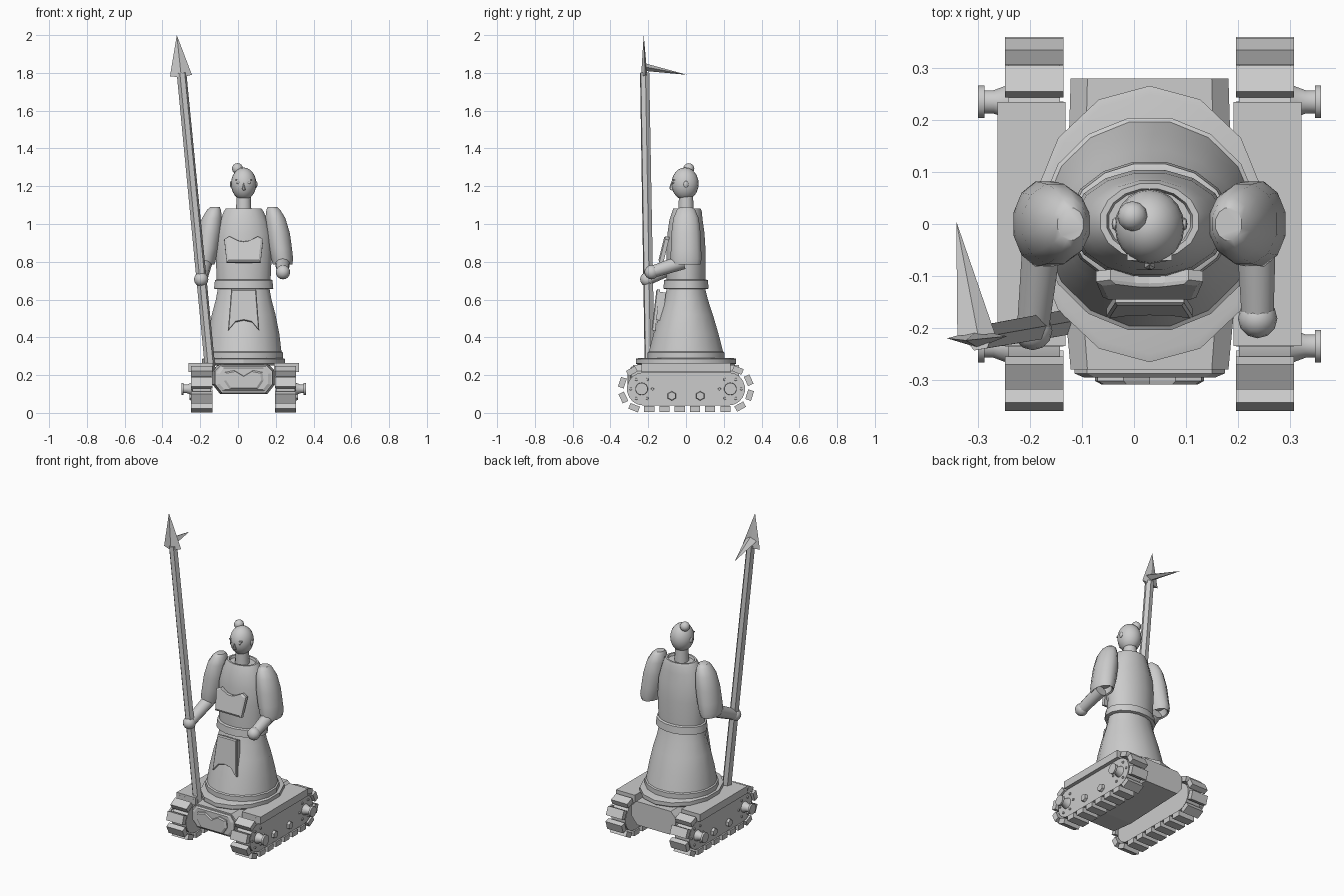
import bpy, bmesh, math
from mathutils import Vector, Matrix

if "Cube" in bpy.data.objects:
    bpy.data.objects.remove(bpy.data.objects["Cube"], do_unlink=True)

CX = 0.03  # middle plane of the figure
SIDES = (("right", -1), ("left", 1))

grey = bpy.data.materials.new("plain_grey")
grey.use_nodes = True
grey.diffuse_color = (0.6, 0.6, 0.6, 1)
grey.node_tree.nodes["Principled BSDF"].inputs["Base Color"].default_value = (0.6, 0.6, 0.6, 1)


def finish(name, bm, angle=0):
    bmesh.ops.recalc_face_normals(bm, faces=bm.faces)
    mesh = bpy.data.meshes.new(name)
    bm.to_mesh(mesh)
    bm.free()
    mesh.materials.append(grey)
    ob = bpy.data.objects.new(name, mesh)
    bpy.context.collection.objects.link(ob)
    if angle:
        bpy.ops.object.select_all(action="DESELECT")
        ob.select_set(True)
        bpy.context.view_layer.objects.active = ob
        bpy.ops.object.shade_smooth_by_angle(angle=math.radians(angle))
    return ob


def loft(name, rings, n=16, axis=None, angle=40):
    """Skin rings of (centre, rx, ry); rings lie across the axis (z if None)."""
    q = Vector(axis).to_track_quat("Z", "Y") if axis else Matrix.Identity(3).to_quaternion()
    bm = bmesh.new()
    loops = []
    for c, rx, ry in rings:
        turns = [2 * math.pi * (i + 0.5) / n for i in range(n)]
        loops.append([bm.verts.new(Vector(c) + q @ Vector((rx * math.cos(t), ry * math.sin(t), 0)))
                      for t in turns])
    for a, b in zip(loops, loops[1:]):
        for i in range(n):
            j = (i + 1) % n
            bm.faces.new((a[i], a[j], b[j], b[i]))
    bm.faces.new(loops[0])
    bm.faces.new(loops[-1])
    return finish(name, bm, angle)


def upright(name, rows, n=16, angle=40):
    return loft(name, [((CX, y, z), rx, ry) for z, rx, ry, y in rows], n, None, angle)


def tube(name, a, b, ra, rb, n=10):
    a, b = Vector(a), Vector(b)
    return loft(name, [(a, ra, ra), (b, rb, rb)], n, b - a)


def ball(name, c, r, seg=16):
    bm = bmesh.new()
    bmesh.ops.create_uvsphere(bm, u_segments=seg, v_segments=seg // 2 + 2, radius=1)
    bmesh.ops.transform(bm, verts=bm.verts, matrix=Matrix.Translation(c) @ Matrix.Diagonal((*r, 1)))
    return finish(name, bm, 60)


def box(name, c, size, tilt=0, bevel=0):
    bm = bmesh.new()
    bmesh.ops.create_cube(bm, size=1)
    bmesh.ops.transform(bm, verts=bm.verts, matrix=Matrix.Translation(c)
                        @ Matrix.Rotation(tilt, 4, "X") @ Matrix.Diagonal((*size, 1)))
    if bevel:
        bmesh.ops.bevel(bm, geom=bm.edges[:], offset=bevel, segments=1, affect="EDGES")
    return finish(name, bm)


def plate(name, half, centre, depth, tilt=0, front=0.88, back=1.0):
    """Symmetric outline of (x, z) points, from top middle to bottom middle, thickened along y."""
    outline = half + [(-x, z) for x, z in reversed(half) if x > 0]
    mid = sum(z for _, z in half) / len(half)
    m = Matrix.Translation(centre) @ Matrix.Rotation(tilt, 4, "X")
    bm = bmesh.new()
    loops = []
    for y, s in ((depth / 2, back), (-depth / 4, 1), (-depth / 2, front)):
        loops.append([bm.verts.new(m @ Vector((x * s, y, mid + (z - mid) * s))) for x, z in outline])
    for a, b in zip(loops, loops[1:]):
        for i in range(len(a)):
            j = (i + 1) % len(a)
            bm.faces.new((a[i], a[j], b[j], b[i]))
    bm.faces.new(loops[0])
    bm.faces.new(loops[-1])
    return finish(name, bm)


# Tracked undercarriage
AXLE_Z, END_Y = 0.127, 0.235
for side, s in SIDES:
    tx = CX + s * 0.222
    # rounded track body
    bm = bmesh.new()
    rim = []
    for k in range(20):
        t = -math.pi / 2 + math.pi * (k % 10) / 9 + (math.pi if k > 9 else 0)
        rim.append(((END_Y - 0.01) * (1 if k < 10 else -1) + 0.088 * math.cos(t), AXLE_Z + 0.088 * math.sin(t)))
    a, b = [[bm.verts.new((tx + d, y, z)) for y, z in rim] for d in (-0.05, 0.05)]
    for i in range(20):
        j = (i + 1) % 20
        bm.faces.new((a[i], a[j], b[j], b[i]))
    bm.faces.new(a)
    bm.faces.new(b)
    finish(side + "_track_body", bm, 30)
    # tread blocks around the loop
    r, straight = 0.107, 2 * END_Y
    arc = math.pi * r
    count = 20
    for k in range(count):
        d = (k + 0.5) * 2 * (straight + arc) / count
        sign = 1
        if d > straight + arc:
            d -= straight + arc
            sign = -1
        if d < straight:
            y, z, tilt = d - END_Y, -r, 0
        else:
            tilt = (d - straight) / r
            y, z = END_Y + r * math.sin(tilt), -r * math.cos(tilt)
        box(f"{side}_tread_{k}", (tx, sign * y, AXLE_Z + sign * z), (0.112, 0.054, 0.032), tilt)
    # fender over the track
    box(side + "_fender", (CX + s * 0.227, 0, 0.24), (0.131, 0.47, 0.046))
    # axle hubs, ring bolts and road wheel bolts
    for end, e in (("front", -1), ("back", 1)):
        hub = [(0.265, 0.036), (0.282, 0.03), (0.3, 0.023), (0.318, 0.023), (0.318, 0.032), (0.33, 0.032)]
        loft(f"{side}_{end}_hub", [((CX + s * x, e * END_Y, AXLE_Z), w, w) for x, w in hub], 14, (s, 0, 0), 30)
        for k in range(6):
            t = math.pi * k / 3
            y, z = e * END_Y + 0.058 * math.cos(t), AXLE_Z + 0.058 * math.sin(t)
            tube(f"{side}_{end}_ring_bolt_{k}", (tx + s * 0.045, y, z), (tx + s * 0.056, y, z), 0.009, 0.007, 6)
        y = e * 0.075
        tube(f"{side}_{end}_road_wheel", (tx + s * 0.045, y, 0.09), (tx + s * 0.065, y, 0.09), 0.026, 0.022, 6)

# Hull between the tracks
hull = [(0, 0.26), (0.13, 0.26), (0.165, 0.225), (0.165, 0.15), (0.125, 0.1), (0, 0.1)]
plate("hull", hull, (CX, 0, 0), 0.56, 0, 0.92, 0.92)
nose = [(0, 0.245), (0.12, 0.245), (0.145, 0.21), (0.145, 0.15), (0.115, 0.115), (0, 0.115)]
plate("nose_frame", nose, (CX, -0.28, 0), 0.03)
crest = [(0, 0.195), (0.05, 0.225), (0.1, 0.215), (0.105, 0.17), (0.075, 0.125), (0, 0.125)]
plate("nose_panel", crest, (CX, -0.295, 0), 0.028)

# Robe: rim, skirt, belt and torso
upright("robe_rim", [(0.25, 0.215, 0.25, 0), (0.262, 0.225, 0.266, 0), (0.286, 0.225, 0.266, 0),
                     (0.29, 0.212, 0.25, 0)], 14, 30)
upright("skirt", [(0.285, 0.212, 0.208, 0), (0.32, 0.212, 0.208, 0), (0.325, 0.204, 0.2, 0), (0.42, 0.192, 0.175, 0),
                  (0.52, 0.172, 0.145, 0), (0.6, 0.15, 0.118, 0), (0.665, 0.138, 0.102, 0)])
upright("belt", [(0.655, 0.15, 0.112, 0), (0.658, 0.16, 0.122, 0), (0.702, 0.155, 0.118, 0),
                 (0.706, 0.147, 0.108, 0)], 16, 30)
upright("torso", [(0.7, 0.145, 0.104, 0), (0.85, 0.152, 0.106, 0), (0.95, 0.146, 0.1, 0), (1.02, 0.126, 0.09, 0),
                  (1.065, 0.108, 0.08, 0.005), (1.082, 0.096, 0.074, 0.005), (1.082, 0.084, 0.064, 0.005),
                  (1.068, 0.08, 0.06, 0.005)])
chest = [(0, 0.045), (0.03, 0.05), (0.075, 0.073), (0.103, 0.058), (0.09, -0.068), (0, -0.068)]
plate("chest_panel", chest, (CX, -0.118, 0.862), 0.028, -0.24)
apron = [(0, 0.115), (0.066, 0.115), (0.083, -0.105), (0.045, -0.06), (0, -0.05)]
plate("apron_panel", apron, (CX, -0.16, 0.54), 0.02, -0.12, 0.94)
plate("apron_backing", [(0, 0.1), (0.06, 0.1), (0.07, -0.05), (0, -0.05)], (CX, -0.138, 0.54), 0.04, -0.12, 0.98)

# Head
upright("neck", [(1.06, 0.042, 0.042, 0), (1.15, 0.038, 0.038, 0)])
ball("head", (CX, -0.005, 1.213), (0.067, 0.072, 0.086), 20)
ball("hair_bun", (-0.003, 0.015, 1.293), (0.029, 0.029, 0.029), 12)
plate("nose", [(0, 0.022), (0.01, -0.016), (0, -0.018)], (CX, -0.078, 1.197), 0.016, -0.15, 0.4)
for side, s in SIDES:
    ball(side + "_eye", (CX + s * 0.026, -0.066, 1.218), (0.012, 0.007, 0.006), 8)
    box(side + "_brow", (CX + s * 0.028, -0.064, 1.232), (0.03, 0.012, 0.006))
    ball(side + "_ear", (CX + s * 0.066, 0, 1.21), (0.007, 0.013, 0.018), 8)

# Sleeves, forearms and hands
sleeve = [(1.09, 0.152, 0.026, 0.032), (1.075, 0.157, 0.038, 0.05), (1.03, 0.168, 0.055, 0.07),
          (0.95, 0.182, 0.065, 0.08), (0.87, 0.194, 0.064, 0.083), (0.815, 0.204, 0.06, 0.085),
          (0.785, 0.206, 0.053, 0.08), (0.79, 0.206, 0.045, 0.07), (0.83, 0.2, 0.042, 0.06)]
hands = {"right": (-0.195, -0.205, 0.707), "left": (0.238, -0.182, 0.745)}
for side, s in SIDES:
    loft(side + "_sleeve", [((CX + s * d, 0, z), rx, ry) for z, d, rx, ry in sleeve], 12)
    elbow = (CX + s * 0.205, -0.015, 0.8)
    tube(side + "_forearm", elbow, hands[side], 0.04, 0.032)
    ball(side + "_hand", hands[side], (0.038, 0.038, 0.038), 12)

# Spear: shaft, flat point and side spike
foot, top = Vector((-0.146, -0.192, 0.22)), Vector((-0.299, -0.219, 1.8))
tube("spear_shaft", foot, top, 0.028, 0.026, 6)


def spike(name, base, tip):
    bm = bmesh.new()
    ring = [bm.verts.new(p) for p in base]
    apex = bm.verts.new(tip)
    bm.faces.new(ring)
    for i, v in enumerate(ring):
        bm.faces.new((v, ring[(i + 1) % len(ring)], apex))
    return finish(name, bm)


spike("spear_point", [(-0.36, -0.22, 1.782), (-0.3, -0.238, 1.776), (-0.244, -0.216, 1.79), (-0.3, -0.204, 1.782)],
      (-0.324, -0.224, 2.0))
spike("spear_side_spike", [(-0.34, -0.215, 1.83), (-0.3, -0.215, 1.81), (-0.268, -0.21, 1.83), (-0.3, -0.215, 1.85)],
      (-0.342, 0.005, 1.79))
